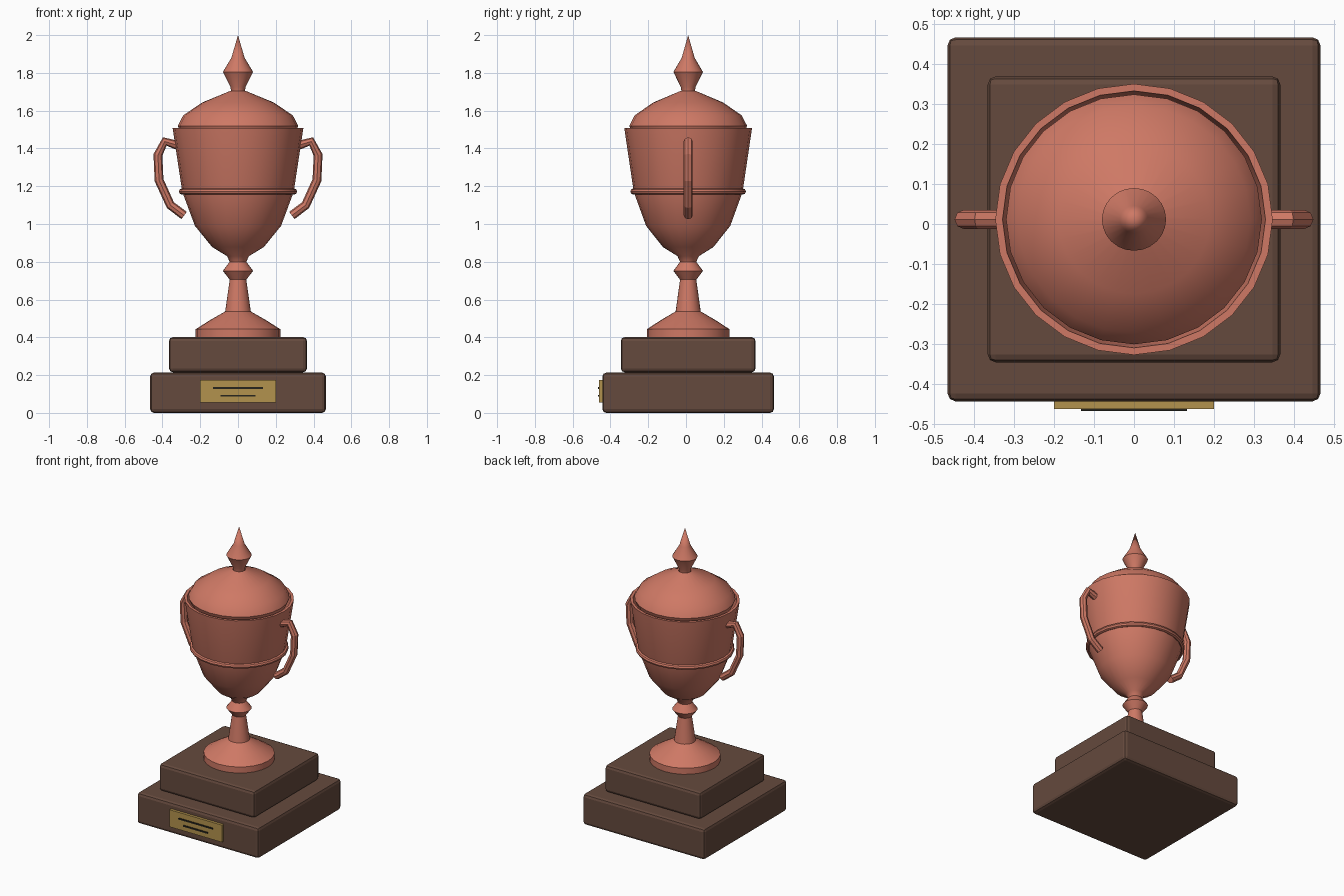
import bpy, bmesh
from math import cos, sin, pi, radians

if "Cube" in bpy.data.objects:
    bpy.data.objects.remove(bpy.data.objects["Cube"])

YC = 0.0115    # depth centre of the body
SY = 0.977     # slight depth squash
SIDES = 24


def material(name, rgb):
    m = bpy.data.materials.new(name)
    m.diffuse_color = (*rgb, 1)
    m.use_nodes = True
    m.node_tree.nodes["Principled BSDF"].inputs["Base Color"].default_value = m.diffuse_color
    return m


copper = material("copper", (0.62, 0.19, 0.13))
wood = material("dark_wood", (0.13, 0.068, 0.047))
brass = material("brass", (0.45, 0.29, 0.075))
ink = material("engraving", (0.02, 0.018, 0.012))


def finish(obj, mat, smooth=True):
    obj.data.materials.append(mat)
    if smooth:
        bpy.ops.object.select_all(action='DESELECT')
        obj.select_set(True)
        bpy.context.view_layer.objects.active = obj
        bpy.ops.object.shade_smooth_by_angle(angle=radians(40))
    return obj


def box(name, size, center, mat, bevel=0):
    bpy.ops.mesh.primitive_cube_add(size=1, location=center)
    obj = bpy.context.object
    obj.name = name
    obj.scale = size
    bpy.ops.object.transform_apply(location=False, rotation=False, scale=True)
    if bevel:
        mod = obj.modifiers.new("bevel", 'BEVEL')
        mod.width, mod.segments = bevel, 2
    return finish(obj, mat, smooth=False)


def lathe(name, profile, mat):
    """Turn (radius, height) points about the vertical axis; radius 0 closes to a point."""
    bm = bmesh.new()
    rings = []
    for r, z in profile:
        if r == 0:
            rings.append([bm.verts.new((0, 0, z))] * SIDES)
        else:
            rings.append([bm.verts.new((r * cos(2 * pi * i / SIDES),
                                        r * SY * sin(2 * pi * i / SIDES), z))
                          for i in range(SIDES)])
    for a, b in zip(rings, rings[1:]):
        for i in range(SIDES):
            j = (i + 1) % SIDES
            bm.faces.new(list(dict.fromkeys((a[i], a[j], b[j], b[i]))))
    bmesh.ops.recalc_face_normals(bm, faces=bm.faces)
    mesh = bpy.data.meshes.new(name)
    bm.to_mesh(mesh)
    bm.free()
    obj = bpy.data.objects.new(name, mesh)
    obj.location.y = YC
    bpy.context.collection.objects.link(obj)
    return finish(obj, mat)


# Stepped plinth
box("plinth_lower", (0.93, 0.908, 0.213), (0, YC, 0.1065), wood, 0.02)
box("plinth_upper", (0.73, 0.713, 0.186), (0, YC, 0.308), wood, 0.02)

# Plaque with two engraved strokes
box("plaque", (0.40, 0.025, 0.118), (0, -0.4485, 0.114), brass)
box("plaque_line_upper", (0.264, 0.008, 0.01), (0, -0.462, 0.131), ink)
box("plaque_line_lower", (0.184, 0.008, 0.01), (0, -0.462, 0.091), ink)

# Foot, stem and bowl, with an inner wall under the lid
lathe("cup", [(0, 0.40), (0.224, 0.40), (0.224, 0.443), (0.15, 0.49), (0.068, 0.537),
              (0.044, 0.705), (0.08, 0.752), (0.044, 0.80), (0.058, 0.83),
              (0.137, 0.878), (0.228, 0.99), (0.295, 1.17), (0.346, 1.507),
              (0.328, 1.507), (0.28, 1.18), (0.21, 1.0), (0.12, 0.90), (0, 0.87)], copper)

# Lid and finial
lathe("lid", [(0, 1.48), (0.305, 1.485), (0.319, 1.52), (0.29, 1.575), (0.19, 1.643),
              (0.04, 1.705)], copper)
lathe("finial", [(0, 1.69), (0.036, 1.70), (0.04, 1.725), (0.08, 1.805), (0.035, 1.88), (0, 2.0)], copper)

# Raised band around the bowl
bpy.ops.mesh.primitive_torus_add(major_radius=0.297, minor_radius=0.016, major_segments=SIDES,
                                 minor_segments=8, location=(0, YC, 1.172))
band = bpy.context.object
band.name = "band"
band.scale.y = SY
finish(band, copper)

# Handles: octagonal tube bent along a few points
PATH = [(0.325, 1.418), (0.388, 1.437), (0.424, 1.365), (0.418, 1.232), (0.358, 1.10), (0.285, 1.045)]
for side, s in (("right", 1), ("left", -1)):
    curve = bpy.data.curves.new("handle_" + side, 'CURVE')
    curve.dimensions = '3D'
    curve.bevel_depth = 0.024
    curve.bevel_resolution = 2
    curve.use_fill_caps = True
    spline = curve.splines.new('POLY')
    spline.points.add(len(PATH) - 1)
    for p, (x, z) in zip(spline.points, PATH):
        p.co = (s * x, 0, z, 1)
    handle = bpy.data.objects.new("handle_" + side, curve)
    handle.location.y = YC
    bpy.context.collection.objects.link(handle)
    bpy.ops.object.select_all(action='DESELECT')
    handle.select_set(True)
    bpy.context.view_layer.objects.active = handle
    bpy.ops.object.convert(target='MESH')
    finish(bpy.context.object, copper, smooth=False)
    bpy.context.object.data.shade_flat()
